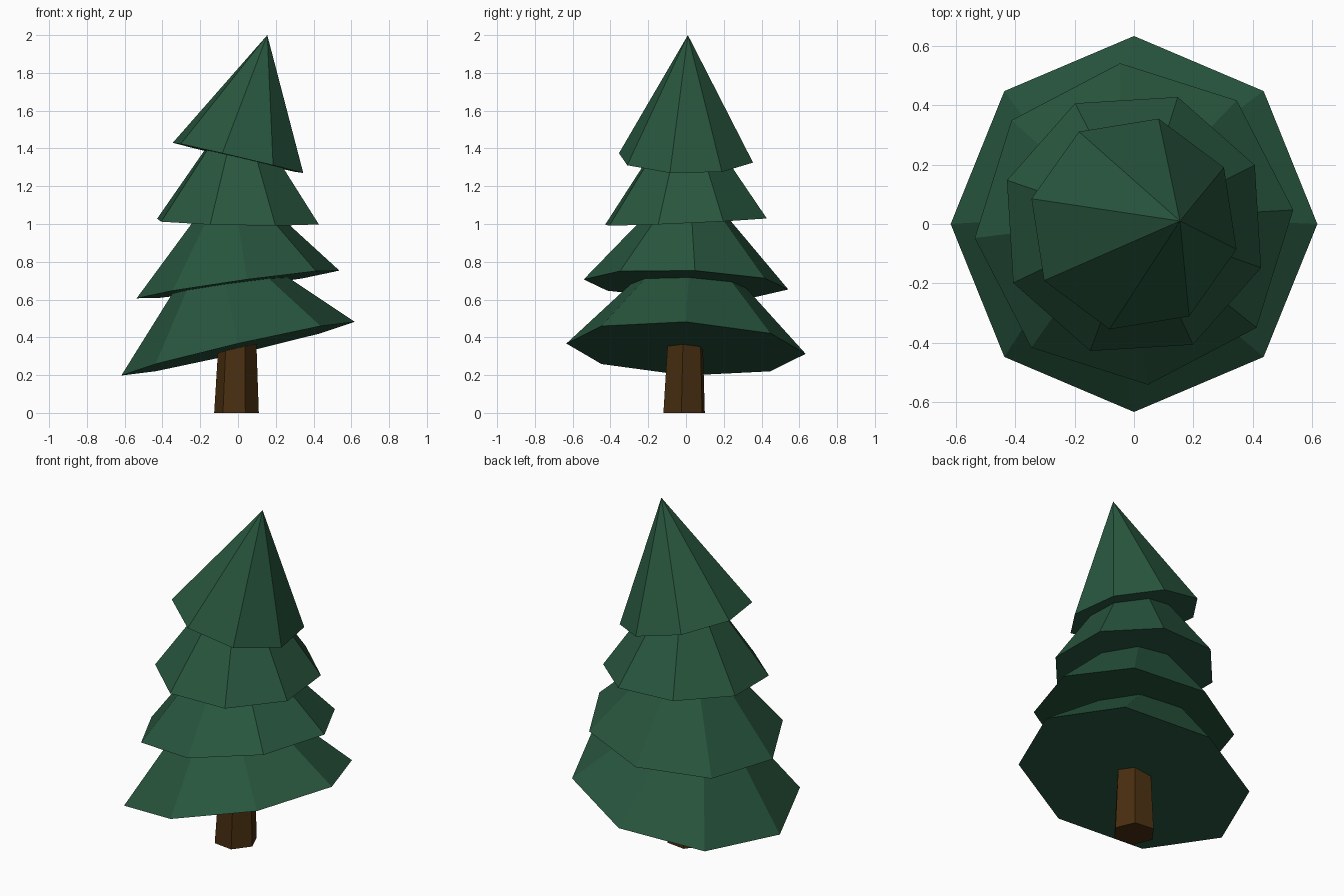
import bpy
import bmesh
from math import sin, cos, radians, hypot
from mathutils import Vector

cube = bpy.data.objects.get("Cube")
if cube:
    bpy.data.objects.remove(cube, do_unlink=True)


def make_material(name, rgb):
    mat = bpy.data.materials.new(name)
    mat.use_nodes = True
    colour = (*rgb, 1.0)
    mat.diffuse_color = colour
    bsdf = mat.node_tree.nodes["Principled BSDF"]
    bsdf.inputs["Base Color"].default_value = colour
    bsdf.inputs["Roughness"].default_value = 0.9
    return mat


def ring(bm, sides, radius, phase, centre, slope=(0, 0)):
    """Regular polygon lying on a plane that rises by slope along x and y."""
    sx, sy = slope
    kx, ky = 1 / hypot(1, sx), 1 / hypot(1, sy)
    verts = []
    for i in range(sides):
        a = radians(phase + 360 * i / sides)
        x, y = radius * cos(a) * kx, radius * sin(a) * ky
        verts.append(bm.verts.new(Vector(centre) + Vector((x, y, sx * x + sy * y))))
    return verts


def finish(bm, name, mat):
    bmesh.ops.recalc_face_normals(bm, faces=bm.faces)
    mesh = bpy.data.meshes.new(name)
    bm.to_mesh(mesh)
    bm.free()
    mesh.materials.append(mat)
    bpy.context.collection.objects.link(bpy.data.objects.new(name, mesh))


def foliage_tier(name, radius, phase, base_z, slope, apex, mat):
    bm = bmesh.new()
    base = ring(bm, 8, radius, phase, (0, 0, base_z), slope)
    tip = bm.verts.new(apex)
    bm.faces.new(base)
    for i in range(8):
        bm.faces.new((base[i], base[(i + 1) % 8], tip))
    finish(bm, name, mat)


needle_green = make_material("needle green", (0.0212, 0.0931, 0.0482))
bark_brown = make_material("bark brown", (0.0648, 0.0273, 0.0052))

# Trunk: tapered six-sided post reaching up into the lowest tier
bm = bmesh.new()
low = ring(bm, 6, 0.119, -7, (-0.008, -0.01, 0))
high = ring(bm, 6, 0.09, -7, (0, 0, 0.6))
bm.faces.new(low)
bm.faces.new(high)
for i in range(6):
    j = (i + 1) % 6
    bm.faces.new((low[i], low[j], high[j], high[i]))
finish(bm, "trunk", bark_brown)

# Foliage: four leaning eight-sided cones (radius, turn, base height, tilt, apex)
tiers = {
    "foliage_bottom": (0.634, 0, 0.34, (0.23, -0.043), (-0.13, 0.03, 0.98)),
    "foliage_lower": (0.544, 5, 0.68, (0.14, -0.037), (-0.04, 0.015, 1.28)),
    "foliage_upper": (0.453, 26, 1.013, (-0.02, 0.045), (0.01, 0.0, 1.66)),
    "foliage_top": (0.365, 31.5, 1.35, (-0.235, -0.015), (0.155, 0.01, 2.0)),
}
for name, spec in tiers.items():
    foliage_tier(name, *spec, needle_green)
